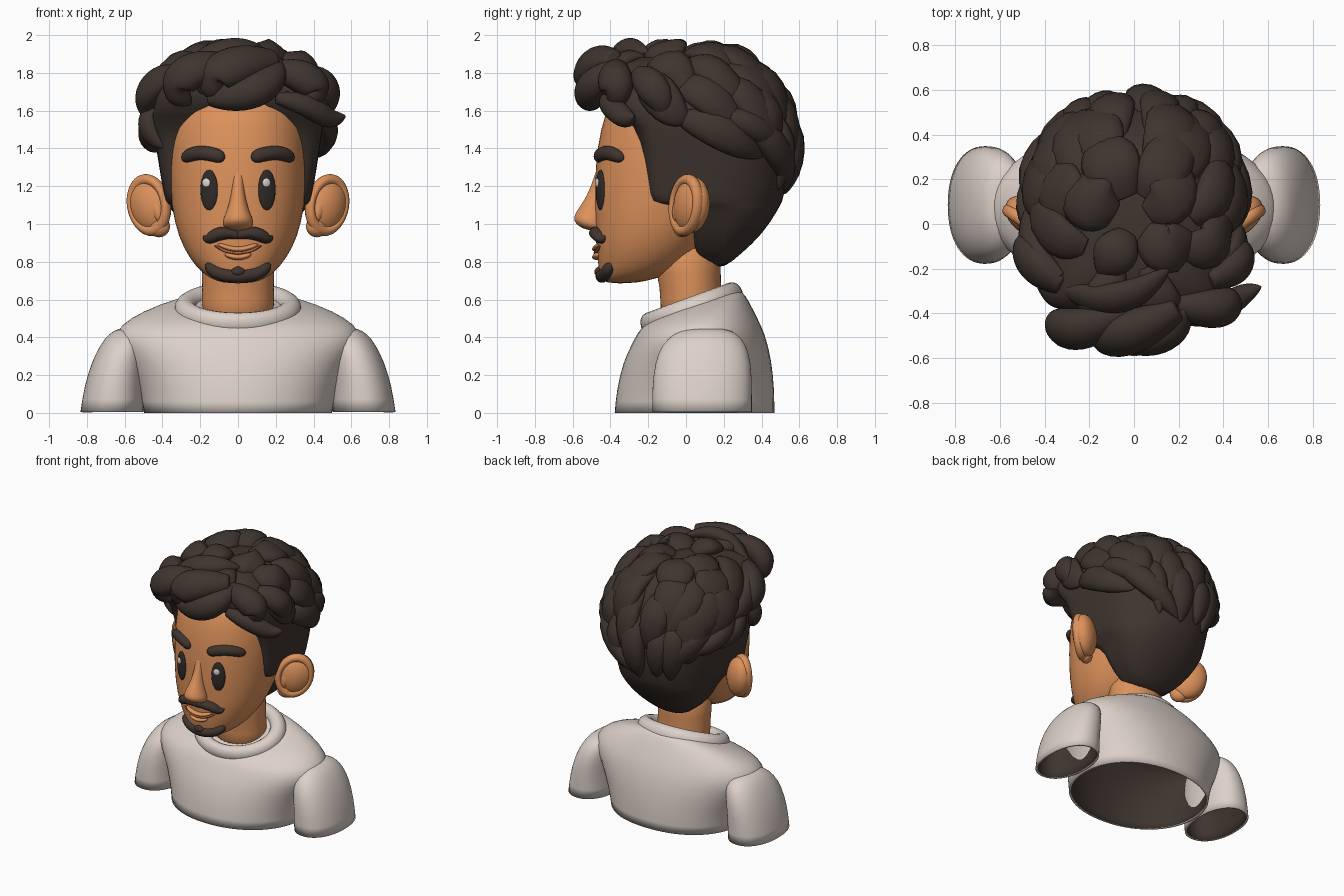
import bpy, bmesh, math, random
from math import sin, cos, pi, radians
from mathutils import Vector
from mathutils.bvhtree import BVHTree

random.seed(4)
if "Cube" in bpy.data.objects:
    bpy.data.objects.remove(bpy.data.objects["Cube"])


def material(name, rgb):
    m = bpy.data.materials.new(name)
    m.use_nodes = True
    m.diffuse_color = (*rgb, 1)
    m.node_tree.nodes["Principled BSDF"].inputs["Base Color"].default_value = (*rgb, 1)
    return m


SKIN = material("warm skin", (0.72, 0.285, 0.105))
HAIR = material("dark brown hair", (0.05, 0.035, 0.028))
SHIRT = material("pale shirt", (0.72, 0.635, 0.585))
EYE = material("eye black", (0.03, 0.024, 0.02))
GLINT = material("eye glint", (0.72, 0.7, 0.68))
LIP = material("lip brown", (0.42, 0.14, 0.06))


def finish(bm, name, mats, sub=0):
    bmesh.ops.recalc_face_normals(bm, faces=bm.faces)
    me = bpy.data.meshes.new(name)
    bm.to_mesh(me)
    bm.free()
    for m in mats:
        me.materials.append(m)
    me.shade_smooth()
    ob = bpy.data.objects.new(name, me)
    bpy.context.collection.objects.link(ob)
    if sub:
        ob.modifiers.new("smooth", "SUBSURF").levels = sub
        ob.modifiers["smooth"].render_levels = sub
    return ob


def skin_rings(bm, rings, bottom=True):
    vs = [[bm.verts.new(p) for p in r] for r in rings]
    n = len(vs[0])
    for a, b in zip(vs, vs[1:]):
        for i in range(n):
            bm.faces.new((a[i], a[(i + 1) % n], b[(i + 1) % n], b[i]))
    bm.faces.new(vs[-1])
    if bottom:
        bm.faces.new(vs[0][::-1])


def power(v, n):
    return math.copysign(abs(v) ** (2 / n), v)


def loft(name, rows, mats, nf=2.0, nb=2.0, mid=0.5, seg=32, bottom=True, sub=1):
    """Rows are (front z, back z, front y, back y, half width, centre x)."""
    rings = []
    for zf, zb, yf, yb, rx, cx in rows:
        cy = yf + (yb - yf) * mid
        ring = []
        for i in range(seg):
            c, s = cos(2 * pi * i / seg), sin(2 * pi * i / seg)
            n, ry = (nf, cy - yf) if s < 0 else (nb, yb - cy)
            ring.append((cx + rx * power(c, n), cy + ry * power(s, n), (zf + zb) / 2 + s * (zb - zf) / 2))
        rings.append(ring)
    bm = bmesh.new()
    skin_rings(bm, rings, bottom)
    return finish(bm, name, mats, sub)


def level(rows):
    return [(z, z, yf, yb, rx, 0) for z, yf, yb, rx in rows]


def spline(pts, t):
    """Smooth curve through the points, t from 0 to 1."""
    k = min(int(t * (len(pts) - 1)), len(pts) - 2)
    u = t * (len(pts) - 1) - k
    b, c = pts[k], pts[k + 1]
    a = pts[k - 1] if k else b * 2 - c
    d = pts[k + 2] if k + 2 < len(pts) else c * 2 - b
    return (b * 2 + (c - a) * u + (a * 2 - b * 5 + c * 4 - d) * u * u + (b * 3 - a - c * 3 + d) * u ** 3) / 2


def strand(bm, pts, wide, thick, centre, blunt=False, n=12, seg=14):
    """Flattened tapering tube whose thin side faces away from the centre."""
    pts = [Vector(p) for p in pts]
    rings = []
    for k in range(n + 1):
        t = (1 - cos(pi * k / n)) / 2
        p = spline(pts, t)
        tan = (spline(pts, min(t + .02, 1)) - spline(pts, max(t - .02, 0))).normalized()
        side = tan.cross(p - centre).normalized()
        up = side.cross(tan)
        f = (1 - (2 * t - 1) ** 6) ** .5 if blunt else max(sin(pi * (t * .9 + .1)), 0) ** .65
        f = max(f, .04)
        rings.append([p + side * wide * f * cos(2 * pi * i / seg) + up * thick * f * sin(2 * pi * i / seg)
                      for i in range(seg)])
    skin_rings(bm, rings)


def surface(ob):
    return BVHTree.FromObject(ob, bpy.context.evaluated_depsgraph_get())


def settle(name, scale, mat):
    ob = bpy.context.object
    ob.name, ob.scale = name, scale
    ob.data.materials.append(mat)
    bpy.ops.object.shade_smooth()


def ball(name, loc, scale, mat, rot=(0, 0, 0)):
    bpy.ops.mesh.primitive_uv_sphere_add(segments=32, ring_count=16, location=loc, rotation=rot)
    settle(name, scale, mat)


def torus(name, loc, scale, minor, mat, rot):
    bpy.ops.mesh.primitive_torus_add(major_radius=1, minor_radius=minor, major_segments=48,
                                     minor_segments=16, location=loc, rotation=rot)
    settle(name, scale, mat)


# Shirt: hollow torso and sleeves with a dark inside
torso = loft("shirt_torso", [
    (0, 0, -.38, .47, .50, 0), (.12, .12, -.37, .47, .52, 0), (.27, .28, -.335, .455, .59, 0),
    (.36, .42, -.29, .42, .665, 0), (.42, .51, -.26, .375, .625, 0), (.45, .59, -.235, .335, .525, 0),
    (.475, .645, -.21, .3, .39, 0), (.49, .66, -.19, .26, .25, 0)], [SHIRT, HAIR], nf=2.1, nb=2.2, bottom=False)
sleeves = [loft(side + "_sleeve", [
    (z, z, .085 + lift - ry, .085 + lift + ry, (xo - xi) / 2, s * (xi + xo) / 2)
    for z, xi, xo, ry, lift in [(.005, .5, .835, .265, 0), (.14, .5, .815, .265, 0), (.27, .49, .775, .255, .005),
                                (.36, .48, .73, .225, .01), (.42, .48, .685, .17, .02), (.45, .52, .63, .1, .02)]],
    [SHIRT, HAIR], nf=2.2, nb=2.2, bottom=False) for side, s in (("left", 1), ("right", -1))]
for ob in [torso] + sleeves:
    shell = ob.modifiers.new("shell", "SOLIDIFY")
    shell.thickness, shell.offset, shell.material_offset = .015, -1, 1
torus("collar", (0, .03, .55), (.278, .235, .3), .21, SHIRT, (radians(20), 0, 0))

# Neck, head and nose
loft("neck", level([(.46, -.15, .2, .2), (.6, -.13, .19, .19), (.72, -.15, .18, .19), (.95, -.2, .2, .2)]), [SKIN])
head = loft("head", level([
    (.685, -.42, -.28, .07), (.71, -.45, -.15, .15), (.77, -.465, 0, .222), (.87, -.475, .1, .29),
    (1, -.485, .2, .338), (1.2, -.485, .3, .367), (1.4, -.475, .38, .375), (1.6, -.43, .4, .37),
    (1.75, -.35, .35, .28)]), [SKIN], nf=2.2)
loft("nose", level([(.965, -.51, -.42, .035), (.98, -.56, -.42, .08), (1.02, -.605, -.42, .085),
                    (1.07, -.58, -.42, .06), (1.15, -.522, -.42, .036), (1.25, -.488, -.42, .03),
                    (1.32, -.46, -.42, .025)]), [SKIN], seg=16, sub=2)

face = surface(head)


def on_face(x, z, out=0.0):
    hit, normal, _, _ = face.ray_cast(Vector((x, -2, z)), Vector((0, 1, 0)))
    return hit + normal * out


def face_strip(name, path, wide, thick, mat, blunt, sides=(1,)):
    for s in sides:
        bm = bmesh.new()
        flat = [on_face(s * x, z) for x, z in path]
        strand(bm, flat, wide, thick, Vector((0, 0, flat[0].z)), blunt)
        label = name if len(sides) == 1 else ("left_" if s > 0 else "right_") + name
        finish(bm, label, [mat], 1)


# Facial hair and mouth
face_strip("eyebrow", [(.07, 1.345), (.14, 1.37), (.22, 1.375), (.295, 1.345)], .039, .035, HAIR, True, (1, -1))
face_strip("moustache", [(-.005, .935), (.05, .953), (.11, .945), (.155, .92), (.185, .935)],
           .037, .045, HAIR, False, (1, -1))
face_strip("goatee", [(-.17, .79), (-.11, .74), (0, .722), (.11, .74), (.17, .79)], .036, .035, HAIR, True)
face_strip("chin_tuft", [(0, .725), (0, .75), (0, .775)], .04, .03, HAIR, False)
face_strip("mouth_line", [(-.125, .886), (-.06, .855), (0, .846), (.06, .855), (.125, .886)], .009, .02, LIP, True)
face_strip("upper_lip", [(-.105, .893), (-.05, .873), (0, .866), (.05, .873), (.105, .893)], .014, .026, SKIN, True)
face_strip("lower_lip", [(-.07, .84), (0, .824), (.07, .84)], .016, .03, SKIN, True)

for side, s in (("left", 1), ("right", -1)):
    # Eyes
    turn = (0, 0, s * radians(22))
    ball(side + "_eye", on_face(s * .153, 1.18), (.049, .018, .107), EYE, turn)
    ball(side + "_eye_glint", on_face(s * .153 - .008, 1.218, .016), (.022, .007, .023), GLINT, turn)
    # Ears: rounded back, rolled rim and inner fold
    turn = (radians(90), s * radians(18), s * radians(35))
    ball(side + "_ear_back", (s * .465, .03, 1.1), (.122, .152, .08), SKIN, turn)
    torus(side + "_ear_rim", (s * .472, 0, 1.1), (.108, .137, .14), .22, SKIN, turn)
    ball(side + "_ear_fold", (s * .43, -.04, 1.08), (.035, .07, .03), SKIN, turn)
    ball(side + "_ear_lobe", (s * .415, -.02, .985), (.06, .055, .045), SKIN, turn)

# Hair: close-cut base with sideburns
base = loft("hair_base", level([
    (.765, .1, .2, .09), (.84, .05, .29, .2), (.95, .03, .41, .29), (1.08, .02, .49, .35),
    (1.11, -.2, .505, .378), (1.13, -.215, .515, .39), (1.35, -.225, .555, .425), (1.53, -.27, .53, .455),
    (1.61, -.38, .51, .455), (1.75, -.41, .44, .41), (1.86, -.34, .32, .3), (1.905, -.16, .16, .15)]),
    [HAIR], nf=7, nb=2.2, mid=.45, seg=48)
scalp = surface(base)
CROWN = Vector((0, .03, 1.5))


def on_scalp(az, el, out):
    a, e = radians(az), radians(el)
    d = Vector((sin(a) * cos(e), -cos(a) * cos(e), sin(e)))
    return scalp.ray_cast(CROWN, d)[0] + d * out


# Overlapping locks combed down and back from the crown
bm = bmesh.new()
for el, count, drop, wide in ((78, 6, 50, .12), (56, 10, 56, .11), (34, 13, 52, .1), (10, 16, 40, .08)):
    for i in range(count):
        az = (i + .5) * 360 / count - 180 + random.uniform(-8, 8)
        if (el < 20 and abs(az) < 80) or (el < 40 and abs(az) < 40):
            continue
        fall = drop * (1 if abs(az) > 110 else .6) * random.uniform(.85, 1.1)
        sweep = math.copysign(44 if 30 < abs(az) < 135 else 6, az) * random.uniform(.7, 1.2)
        path = [on_scalp(az + sweep * t, el - fall * t + random.uniform(-3, 3), out)
                for t, out in ((0, -.01), (.35, .025), (.7, .02), (1.05, .005))]
        strand(bm, path, wide * random.uniform(.8, 1.2), random.uniform(.045, .065), CROWN)
finish(bm, "hair_locks", [HAIR])

# Large curls over the forehead and temples
bm = bmesh.new()
for wide, thick, path in (
        (.11, .09, [(-.02, -.40, 1.85), (-.23, -.47, 1.82), (-.33, -.46, 1.72), (-.25, -.44, 1.63)]),
        (.12, .1, [(.2, -.38, 1.87), (0, -.48, 1.84), (-.14, -.5, 1.76), (-.06, -.47, 1.67)]),
        (.1, .09, [(-.16, -.47, 1.67), (.03, -.51, 1.69), (.17, -.47, 1.76), (.23, -.38, 1.86)]),
        (.1, .09, [(.18, -.36, 1.82), (.34, -.38, 1.78), (.42, -.36, 1.7), (.32, -.38, 1.64)]),
        (.065, .06, [(.2, -.42, 1.67), (.36, -.4, 1.63), (.48, -.32, 1.56), (.57, -.28, 1.57)]),
        (.09, .07, [(.34, -.26, 1.8), (.45, -.2, 1.75), (.48, -.14, 1.66), (.44, -.12, 1.55)]),
        (.1, .07, [(-.32, -.28, 1.8), (-.43, -.2, 1.75), (-.49, -.12, 1.65), (-.45, -.1, 1.53)]),
        (.07, .05, [(-.42, -.12, 1.64), (-.48, -.13, 1.56), (-.46, -.16, 1.47), (-.39, -.2, 1.4)]),
        (.08, .06, [(-.3, -.3, 1.79), (-.14, -.34, 1.89), (.02, -.3, 1.93), (.16, -.2, 1.91)])):
    strand(bm, path, wide, thick, CROWN)
finish(bm, "hair_fringe", [HAIR], 1)
